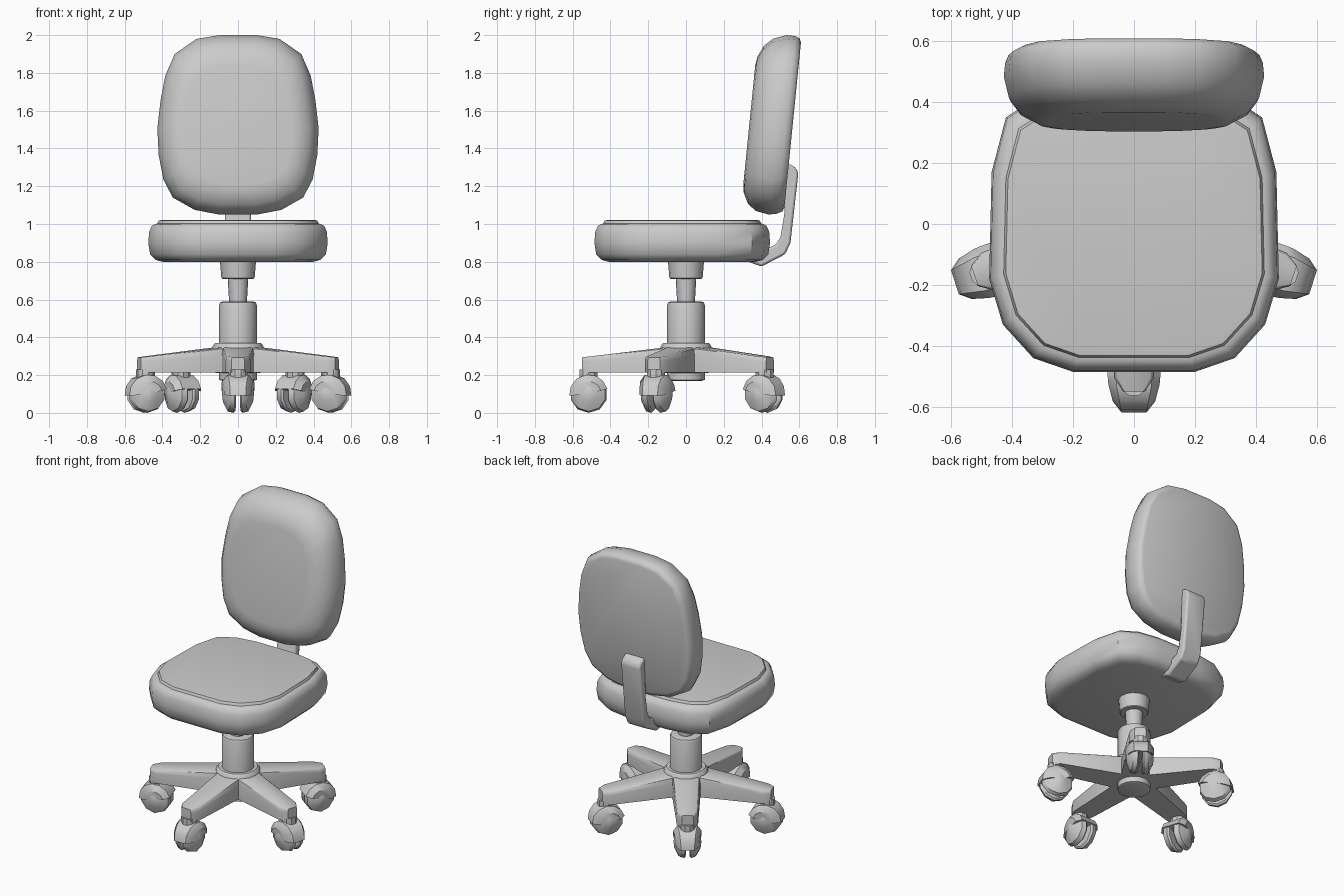
import bpy, bmesh, math
from mathutils import Vector

cube = bpy.data.objects.get("Cube")
if cube:
    bpy.data.objects.remove(cube)

GREY = (0.6, 0.6, 0.6, 1)
grey = bpy.data.materials.new("light_grey")
grey.use_nodes = True
grey.diffuse_color = GREY
grey.node_tree.nodes["Principled BSDF"].inputs["Base Color"].default_value = GREY


def loft(name, rings, angle=40, bevel=0):
    """Skin a list of equal-length point rings and cap both ends."""
    bm = bmesh.new()
    loops = [[bm.verts.new(p) for p in ring] for ring in rings]
    n = len(loops[0])
    for a, b in zip(loops, loops[1:]):
        for i in range(n):
            j = (i + 1) % n
            bm.faces.new((a[i], a[j], b[j], b[i]))
    bm.faces.new(loops[0][::-1])
    bm.faces.new(loops[-1])
    bmesh.ops.recalc_face_normals(bm, faces=bm.faces)
    mesh = bpy.data.meshes.new(name)
    bm.to_mesh(mesh)
    bm.free()
    mesh.materials.append(grey)
    ob = bpy.data.objects.new(name, mesh)
    bpy.context.collection.objects.link(ob)
    bpy.ops.object.select_all(action='DESELECT')
    bpy.context.view_layer.objects.active = ob
    ob.select_set(True)
    bpy.ops.object.shade_smooth_by_angle(angle=math.radians(angle))
    if bevel:
        mod = ob.modifiers.new("Bevel", 'BEVEL')
        mod.width = bevel
        mod.segments = 2
    return ob


def mirrored(half):
    """Close a half outline with its mirror image."""
    return half + [(-x, y) for x, y in reversed(half)]


def lathe(name, profile, sides=16, centre=(0, 0)):
    """Turn a radius and height profile around a vertical axis."""
    turns = [math.tau * k / sides for k in range(sides)]
    return loft(name, [[(centre[0] + r * math.cos(t), centre[1] + r * math.sin(t), z)
                        for t in turns] for r, z in profile], 35)


# Seat cushion with a raised top panel
seat = mirrored([(0.2, -0.485), (0.33, -0.44), (0.43, -0.33), (0.475, -0.18), (0.467, 0.17),
                 (0.42, 0.35), (0.31, 0.42), (0.16, 0.445)])
layers = [(0.80, 0.84), (0.81, 0.92), (0.84, 0.98), (0.90, 1.0), (0.96, 0.99),
          (0.99, 0.96), (1.0, 0.925), (1.002, 0.9), (1.018, 0.885), (1.02, 0.86)]
loft("seat_cushion", [[(x * s, -0.02 + (y + 0.02) * s, z) for x, y in seat] for z, s in layers])

# Backrest cushion, leaning backwards
back = mirrored([(0.1, -0.475), (0.23, -0.45), (0.345, -0.385), (0.395, -0.29), (0.42, -0.16),
                 (0.427, -0.02), (0.41, 0.13), (0.385, 0.26), (0.335, 0.375), (0.22, 0.455),
                 (0.1, 0.475)])
layers = [(-0.12, 0.66), (-0.113, 0.76), (-0.085, 0.88), (-0.04, 0.96), (0.03, 1.0),
          (0.075, 0.99), (0.10, 0.965), (0.11, 0.92)]
loft("backrest_cushion", [[(x * s, 0.455 + d + 0.1 * z * s, 1.525 + z * s) for x, z in back]
                          for d, s in layers], 50)

# Bent bar joining the seat to the backrest
bar = [(0.3, 0.81), (0.40, 0.775), (0.525, 0.84), (0.553, 0.9), (0.595, 1.27), (0.58, 1.3),
       (0.53, 1.325), (0.52, 1.05), (0.50, 0.93), (0.475, 0.89), (0.40, 0.86), (0.3, 0.86)]
loft("back_support_bar", [[(x, y, z) for y, z in bar] for x in (-0.07, 0.07)], 35, 0.012)

# Centre column
lathe("seat_collar", [(0.083, 0.71), (0.088, 0.715), (0.096, 0.81)])
lathe("gas_lift", [(0.045, 0.55), (0.055, 0.72)])
lathe("column_sleeve", [(0.1, 0.3), (0.1, 0.57), (0.094, 0.585), (0.08, 0.59)])
lathe("base_hub", [(0.085, 0.17), (0.1, 0.175), (0.1, 0.21), (0.14, 0.215), (0.14, 0.335),
                   (0.13, 0.36), (0.12, 0.37)])

# Leg with a sloping top and chamfered tip, pointing to the front
leg_plan = mirrored([(0.085, 0.0), (0.085, -0.12), (0.065, -0.505), (0.035, -0.55)])
leg_layers = [(1, 0), (1, 0.72), (0.92, 0.95), (0.8, 1)]
leg_parts = [loft("leg", [[(x * w, y, 0.213 + (0.147 + 0.12 * y) * h) for x, y in leg_plan]
                          for w, h in leg_layers])]

# Caster: pin, hood and two wheels
AXLE = Vector((0, -0.515, 0.1))
leg_parts.append(lathe("caster_pin", [(0.05, 0.16), (0.05, 0.23)], 10, AXLE.xy))


def arc(x, r, start, end, count):
    """Arc of points around the axle, narrowing towards the outside."""
    points = []
    for k in range(count):
        t = math.radians(start + (end - start) * k / (count - 1))
        narrow = 1 - 3 * r * max(0, math.cos(t))
        points.append(AXLE + Vector((x * narrow, -r * math.cos(t), r * math.sin(t))))
    return points


hood = [(-0.087, 0.067), (-0.06, 0.103), (0.06, 0.103), (0.087, 0.067)]
leg_parts.append(loft("caster_hood", [arc(x, r, -5, 165, 7) for x, r in hood]))
wheel = [(0.014, 0.09), (0.025, 0.1), (0.055, 0.092), (0.08, 0.04), (0.084, 0.006)]
for side, label in ((1, "left"), (-1, "right")):
    leg_parts.append(loft("caster_wheel_" + label,
                          [arc(side * x, r, 18, 342, 10) for x, r in wheel]))

# Repeat the leg and caster around the hub
for part in leg_parts:
    for k in range(1, 5):
        twin = part.copy()
        twin.name = f"{part.name}_{k + 1}"
        twin.rotation_euler.z = math.tau * k / 5
        bpy.context.collection.objects.link(twin)
